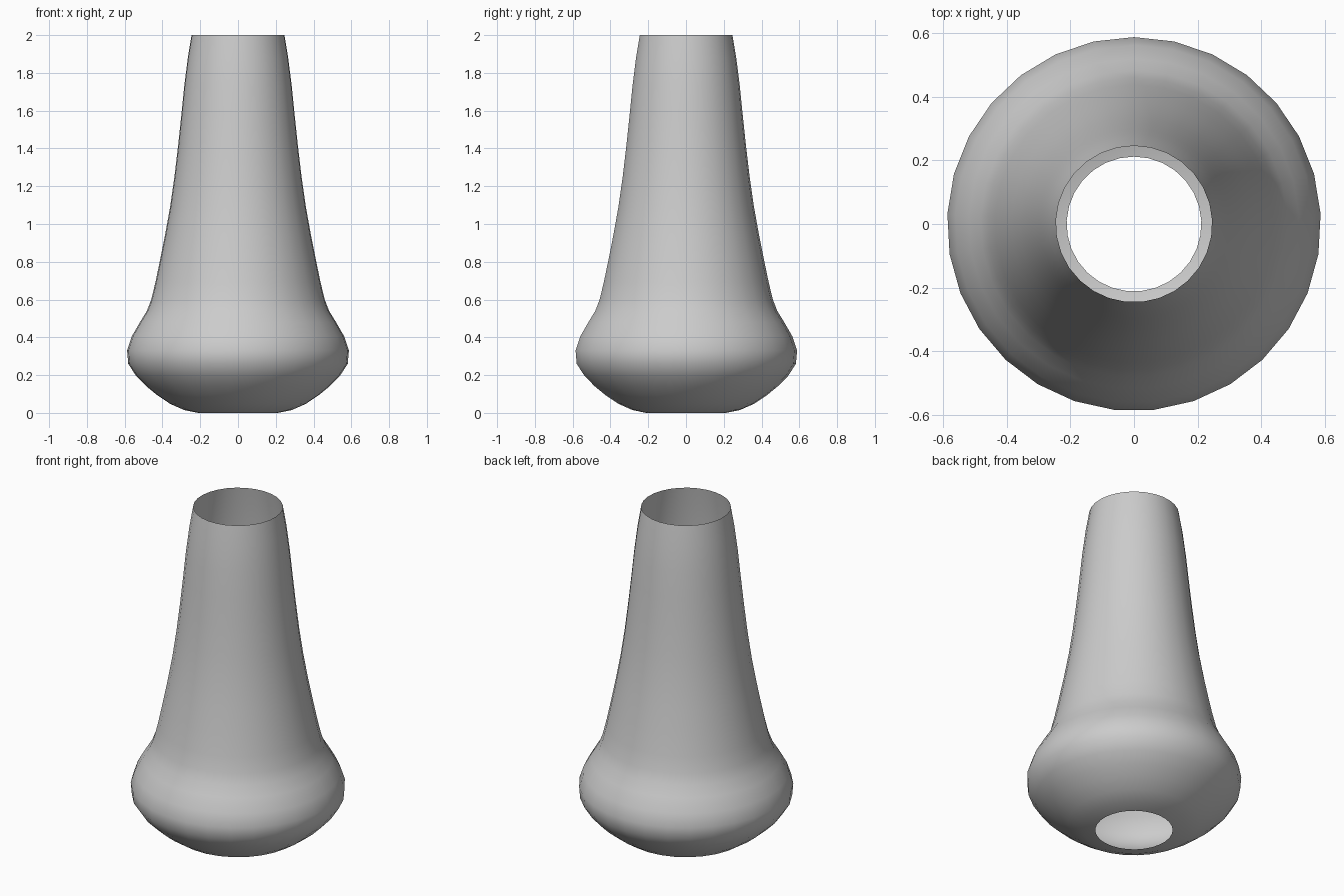
import bpy, bmesh, math

if "Cube" in bpy.data.objects:
    bpy.data.objects.remove(bpy.data.objects["Cube"])

SEGMENTS = 29

# Vase profile: (radius, height), open at the bottom and the top
PROFILE = [
    (0.212, 0.0), (0.285, 0.015), (0.36, 0.048), (0.43, 0.095), (0.485, 0.14),
    (0.54, 0.195), (0.582, 0.26), (0.588, 0.33), (0.563, 0.405), (0.52, 0.48),
    (0.483, 0.54), (0.46, 0.60), (0.438, 0.69), (0.413, 0.81), (0.387, 0.94),
    (0.36, 1.09), (0.337, 1.25), (0.317, 1.42), (0.30, 1.58), (0.285, 1.73),
    (0.266, 1.88), (0.246, 2.0),
]


def revolve(name, profile, segments):
    bm = bmesh.new()
    rings = []
    for r, z in profile:
        ring = []
        for i in range(segments):
            a = math.pi / 2 + 2 * math.pi * i / segments
            ring.append(bm.verts.new((r * math.cos(a), r * math.sin(a), z)))
        rings.append(ring)
    for low, high in zip(rings, rings[1:]):
        for i in range(segments):
            j = (i + 1) % segments
            bm.faces.new((low[i], low[j], high[j], high[i])).smooth = True
    mesh = bpy.data.meshes.new(name)
    bm.to_mesh(mesh)
    bm.free()
    obj = bpy.data.objects.new(name, mesh)
    bpy.context.collection.objects.link(obj)
    return obj


# Single-walled vase body
revolve("vase_body", PROFILE, SEGMENTS)
